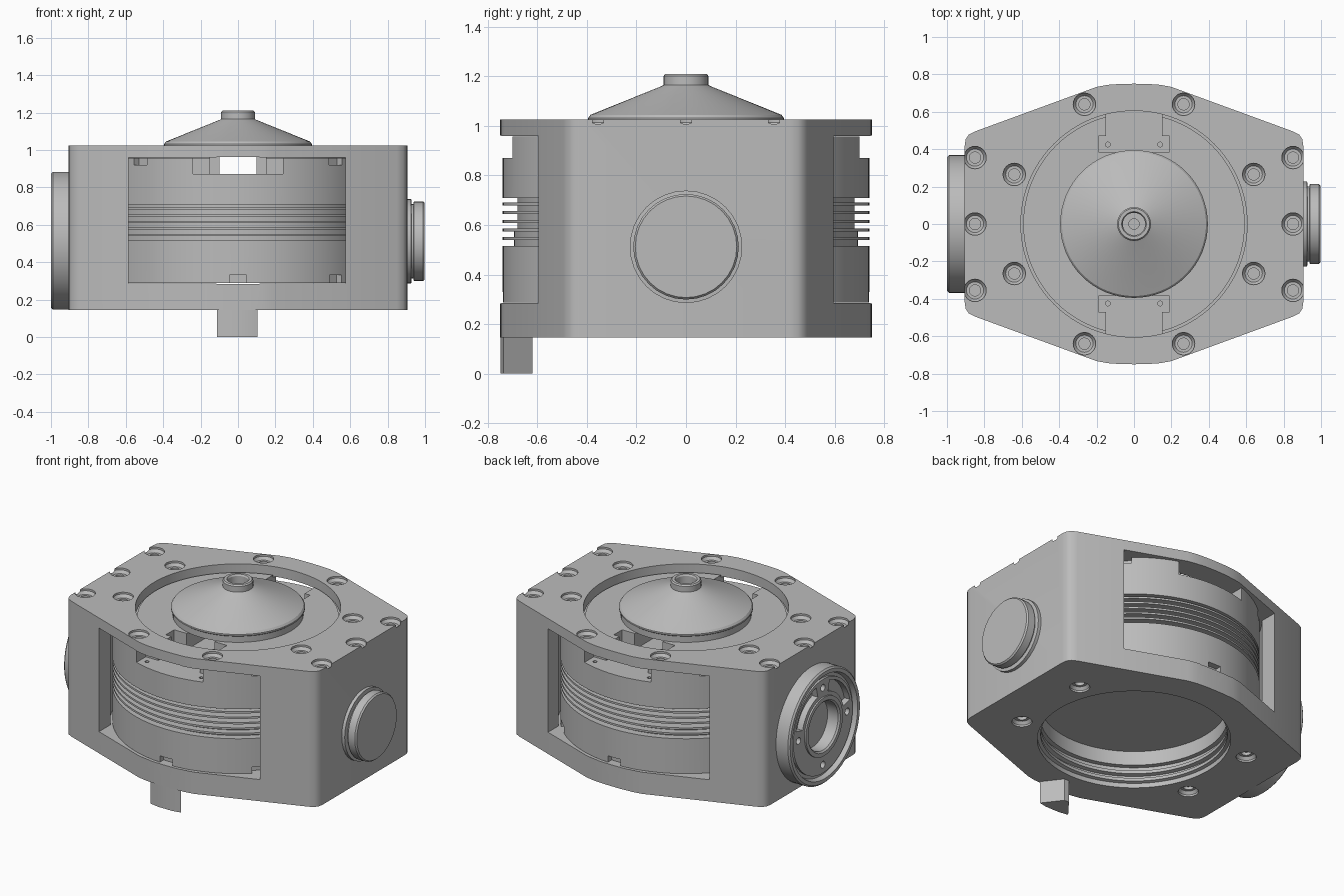
import bpy, bmesh, math
from mathutils import Matrix, Vector

cube = bpy.data.objects.get("Cube")
if cube:
    bpy.data.objects.remove(cube)

grey = bpy.data.materials.new("machined grey")
grey.use_nodes = True
grey.diffuse_color = (0.5, 0.5, 0.5, 1)
grey.node_tree.nodes["Principled BSDF"].inputs["Base Color"].default_value = (0.5, 0.5, 0.5, 1)


def make(name, bm):
    bmesh.ops.recalc_face_normals(bm, faces=bm.faces)
    mesh = bpy.data.meshes.new(name)
    bm.to_mesh(mesh)
    bm.free()
    mesh.materials.append(grey)
    ob = bpy.data.objects.new(name, mesh)
    bpy.context.collection.objects.link(ob)
    return ob


def lathe(name, profile, steps=96, place=Matrix()):
    """Spin an (r, z) profile, ending on the axis, around z."""
    bm = bmesh.new()
    vs = [bm.verts.new((r, 0, z)) for r, z in profile]
    es = [bm.edges.new(p) for p in zip(vs, vs[1:])]
    bmesh.ops.spin(bm, geom=vs + es, cent=(0, 0, 0), axis=(0, 0, 1),
                   angle=math.tau, steps=steps, use_merge=True)
    bmesh.ops.remove_doubles(bm, verts=bm.verts, dist=1e-5)
    bm.transform(place)
    return make(name, bm)


def prism(name, outline, z0, z1, place=Matrix()):
    """Extrude an (x, y) outline between two heights."""
    bm = bmesh.new()
    face = bm.faces.new([bm.verts.new((x, y, z0)) for x, y in outline])
    new = bmesh.ops.extrude_face_region(bm, geom=[face])["geom"]
    bmesh.ops.translate(bm, vec=(0, 0, z1 - z0),
                        verts=[g for g in new if isinstance(g, bmesh.types.BMVert)])
    bm.transform(place)
    return make(name, bm)


def box(x0, x1, y0, y1, z0, z1, place=Matrix()):
    return prism("cutter", [(x0, y0), (x1, y0), (x1, y1), (x0, y1)], z0, z1, place)


def select(obs):
    bpy.ops.object.select_all(action="DESELECT")
    for ob in obs:
        ob.select_set(True)
    bpy.context.view_layer.objects.active = obs[0]


def cut(target, cutters):
    """Join the cutters and subtract them from the target."""
    select(cutters)
    if len(cutters) > 1:
        bpy.ops.object.join()
    tool = cutters[0]
    tool.hide_render = True
    mod = target.modifiers.new("cut", "BOOLEAN")
    mod.operation, mod.solver, mod.object = "DIFFERENCE", "EXACT", tool
    mod.use_self = len(cutters) > 1
    select([target])
    bpy.ops.object.modifier_apply(modifier=mod.name)
    bpy.data.objects.remove(tool)


def at(x, y, z):
    return Matrix.Translation((x, y, z))


BOTTOM, TOP = 0.145, 1.025
SIGNS = (-1, 1)

# Housing: eight-sided block with rounded corners and bowed ends
quarter = [(0.905, 0.42), (0.9, 0.453), (0.883, 0.478), (0.85, 0.495),
           (0.2, 0.733), (0.14, 0.744), (0.07, 0.749)]
half = quarter + [(0, 0.75)] + [(-x, y) for x, y in reversed(quarter)]
outline = half + [(-x, -y) for x, y in half]
housing = prism("housing", outline, BOTTOM, TOP)

# Stepped bottom bore, wide inner cavity and top opening
cut(housing, [lathe("bore", [
    (0, 0.1), (0.57, 0.1), (0.57, 0.175), (0.55, 0.18), (0.55, 0.2), (0.575, 0.205),
    (0.575, 0.225), (0.55, 0.23), (0.55, 0.25), (0.575, 0.255), (0.575, 0.284),
    (0.755, 0.284), (0.755, 0.961), (0.605, 0.961), (0.605, 1.1), (0, 1.1)])])
cut(housing, [box(-0.585, 0.575, -1, 1, 0.286, 0.959)])

# Counterbored screw holes above and below
ring = [(sx * a, sy * b) for a, b in ((0.64, 0.265), (0.265, 0.64))
        for sx in SIGNS for sy in SIGNS]
edge = [(sx * 0.85, y) for sx in SIGNS for y in (-0.355, 0, 0.355)]
sink = [(0, 0.02), (0.06, 0.02), (0.06, -0.012), (0.046, -0.03), (0.03, -0.03),
        (0.03, -0.05), (0, -0.05)]
flip = Matrix.Rotation(math.pi, 4, "X")
cut(housing, [lathe("sink", sink, 24, at(x, y, TOP)) for x, y in ring + edge]
    + [lathe("sink", sink, 24, at(x, y, BOTTOM) @ flip) for x, y in ring])

# Finned drum inside the housing
R = 0.74
profile = [(0, 0.38), (0.55, 0.38), (0.55, 0.288), (R, 0.288), (R, 0.515), (0.695, 0.515)]
for i in range(5):
    z = 0.545 + i * 0.035
    floor = 0.695 if i < 1 else 0.68
    profile += [(0.695 if i < 2 else 0.68, z - 0.006), (R, z - 0.006),
                (R, z + 0.006), (floor, z + 0.006)]
profile += [(0.68, 0.708), (R, 0.708), (R, 0.957), (0.592, 0.957), (0.592, 0.975), (0, 0.975)]
drum = lathe("finned_drum", profile, 128)

# Stepped channel across the top of the drum
steps = [(0.24, 0.8), (0.24, 0.605), (0.15, 0.605), (0.15, 0.47),
         (0.19, 0.47), (0.19, 0.385), (0.1, 0.385)]
side = steps + [(x, -y) for x, y in reversed(steps)]
cut(drum, [prism("channel", side + [(-x, -y) for x, y in side], 0.87, 1.1)])
pin = [(0, 0.02), (0.013, 0.02), (0.013, -0.03), (0, -0.03)]
cut(drum, [lathe("pin", pin, 12, at(sx * x, sy * y, 0.87))
           for x, y in ((0.14, 0.425), (0.195, 0.655)) for sx in SIGNS for sy in SIGNS])

# Small notches around the drum's rims
notches = []
for deg in range(45, 360, 45):
    turn = Matrix.Rotation(math.radians(deg), 4, "Z")
    if deg % 180:
        notches.append(box(0.7, 0.8, -0.045, 0.045, 0.25, 0.33, turn))
    if deg % 90:
        notches.append(box(0.7, 0.8, -0.05, 0.05, 0.92, 1, turn))
cut(drum, notches)

# Conical cap with a bored neck
cone = lathe("cone_cap", [
    (0, 0.976), (0.385, 0.976), (0.385, 1.015), (0.395, 1.022), (0.395, 1.032),
    (0.385, 1.045), (0.1, 1.16), (0.09, 1.165), (0.09, 1.202), (0.083, 1.21),
    (0.066, 1.21), (0.06, 1.2), (0.06, 1.13), (0.028, 1.13), (0.028, 1.09), (0, 1.09)], 64)

# Side plug on the left
plug = lathe("side_plug", [
    (0, -0.02), (0.227, -0.02), (0.227, 0.023), (0.2, 0.025), (0.2, 0.035),
    (0.213, 0.037), (0.213, 0.086), (0.205, 0.095), (0, 0.095)], 32,
    at(0.903, 0, 0.512) @ Matrix.Rotation(math.pi / 2, 4, "Y"))

# Round port on the right with a recessed face, hub and arc pockets
port_place = at(-0.9, 0, 0.515) @ Matrix.Rotation(-math.pi / 2, 4, "Y")
port = lathe("round_port", [
    (0, -0.004), (0.368, -0.004), (0.368, 0.09), (0.358, 0.1), (0.335, 0.1), (0.325, 0.07),
    (0.305, 0.07), (0.305, 0.085), (0.19, 0.085), (0.19, 0.095), (0.165, 0.095),
    (0.155, 0.085), (0.155, 0.01), (0, 0.01)], 64, port_place)
pockets = []
for k in range(4):
    angles = [math.radians(90 * k + 14 + a * 62 / 8) for a in range(9)]
    arc = [(0.285 * math.cos(a), 0.285 * math.sin(a)) for a in angles]
    arc += [(0.215 * math.cos(a), 0.215 * math.sin(a)) for a in reversed(angles)]
    pockets.append(prism("pocket", arc, 0.045, 0.15, port_place))
    spot = Matrix.Rotation(k * math.pi / 2, 4, "Z") @ Vector((0.25, 0, 0.085))
    pockets.append(lathe("pin", [(0, 0.02), (0.022, 0.02), (0.022, -0.03), (0, -0.03)],
                         16, port_place @ Matrix.Translation(spot)))
cut(port, pockets)

# Wedge-shaped foot under the front edge
foot = prism("front_foot", [(-0.112, -0.737), (-0.05, -0.748), (0.05, -0.748),
                            (0.105, -0.737), (0.015, -0.62), (-0.02, -0.62)], 0, BOTTOM + 0.002)

# Smooth shading with crisp edges
select([housing, drum, cone, plug, port, foot])
bpy.ops.object.shade_smooth_by_angle(angle=math.radians(30))
